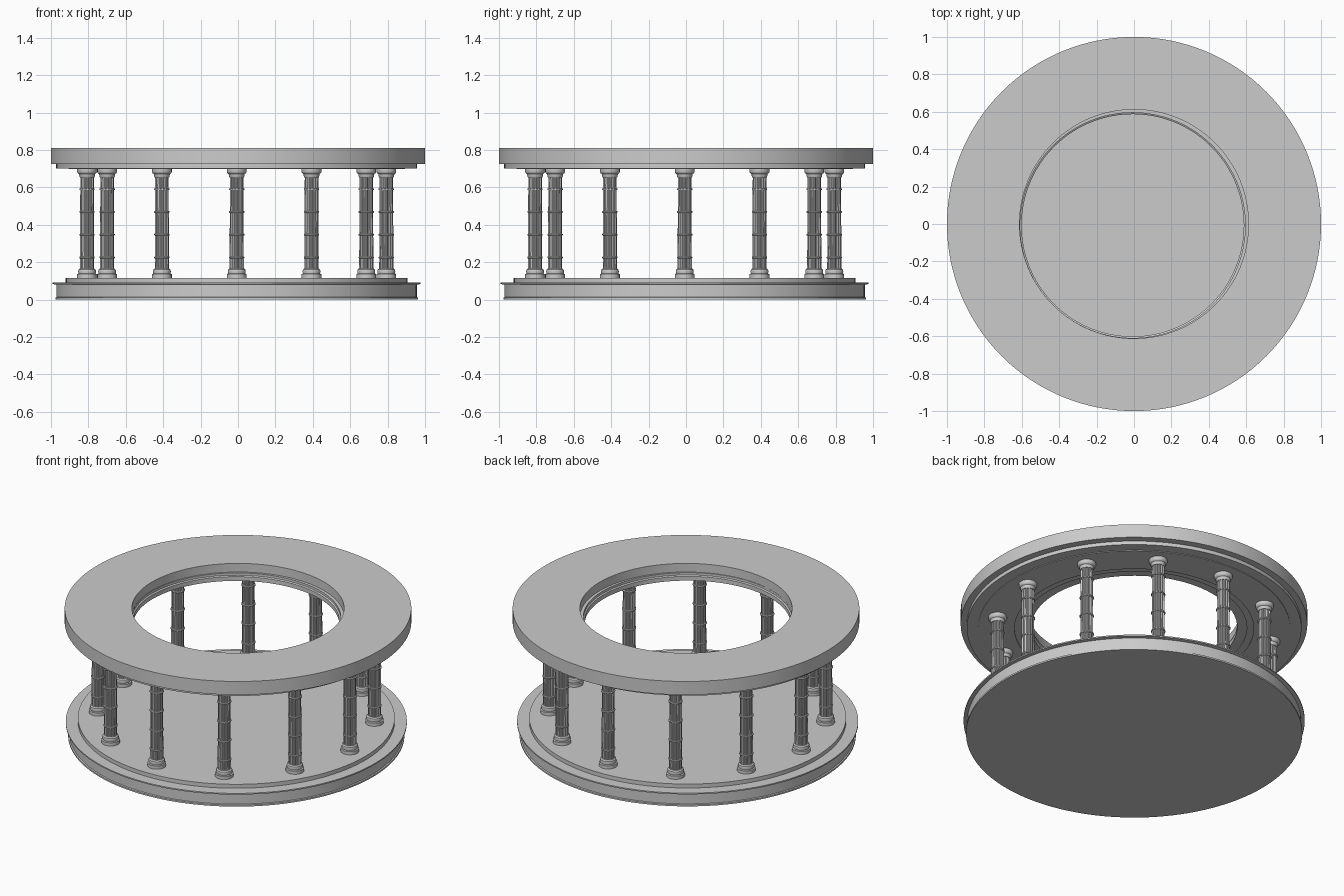
import bpy
import bmesh
from math import sin, cos, pi, radians

cube = bpy.data.objects.get("Cube")
if cube:
    bpy.data.objects.remove(cube, do_unlink=True)

OFFSET = -0.007          # columns and floor sit slightly off the roof centre
COLUMNS = 12
COLUMN_CIRCLE = 0.8
FLUTES = 12

stone = bpy.data.materials.new("grey stone")
stone.use_nodes = True
colour = (0.6, 0.6, 0.6, 1)
stone.diffuse_color = colour
stone.node_tree.nodes["Principled BSDF"].inputs["Base Color"].default_value = colour


def add_object(name, mesh, location=(0, 0, 0), turn=0):
    obj = bpy.data.objects.new(name, mesh)
    obj.location = location
    obj.rotation_euler.z = turn
    bpy.context.collection.objects.link(obj)
    return obj


def lathe(name, profile, segments, ring=False, depth=None):
    """Spin (radius, z) points; ring joins last to first, otherwise ends are capped.
    depth(i) pulls single segments inwards, for flutes."""
    bm = bmesh.new()
    loops = []
    for r, z in profile:
        loop = []
        for i in range(segments):
            a = 2 * pi * i / segments
            rr = r - (depth(i) if depth else 0)
            loop.append(bm.verts.new((rr * cos(a), rr * sin(a), z)))
        loops.append(loop)
    pairs = list(zip(loops, loops[1:]))
    if ring:
        pairs.append((loops[-1], loops[0]))
    for low, high in pairs:
        for i in range(segments):
            j = (i + 1) % segments
            bm.faces.new((low[i], low[j], high[j], high[i]))
    if not ring:
        bm.faces.new(loops[0][::-1])
        bm.faces.new(loops[-1])
    bmesh.ops.recalc_face_normals(bm, faces=bm.faces)
    mesh = bpy.data.meshes.new(name)
    bm.to_mesh(mesh)
    bm.free()
    mesh.materials.append(stone)
    mesh.shade_smooth()
    mesh.set_sharp_from_angle(angle=radians(30))
    return mesh


# Round floor with a foot, a projecting lip and one step
floor = [(0.97, 0), (0.97, 0.01), (0.963, 0.013), (0.963, 0.08), (0.984, 0.083),
         (0.984, 0.091), (0.914, 0.091), (0.914, 0.116)]
add_object("floor", lathe("floor", floor, 128), (OFFSET, OFFSET, 0))

# Roof ring, open in the middle
roof = [(1, 0.725), (1, 0.81), (0.612, 0.81), (0.612, 0.725)]
add_object("roof_ring", lathe("roof_ring", roof, 128, ring=True))

# Stepped beam under the roof, with mouldings round the opening
beam = [(0.965, 0.73), (0.965, 0.702), (0.9, 0.702), (0.9, 0.698), (0.69, 0.698),
        (0.69, 0.703), (0.65, 0.703), (0.65, 0.708), (0.594, 0.708), (0.594, 0.735),
        (0.602, 0.74), (0.602, 0.755), (0.63, 0.755), (0.63, 0.73)]
add_object("ceiling_beam", lathe("ceiling_beam", beam, 128, ring=True), (OFFSET, OFFSET, 0))

# Column parts, shared by all columns
shaft = lathe("shaft", [(0.038, 0.15), (0.036, 0.67)], FLUTES * 4,
              depth=lambda i: 0.005 if i % 4 > 1 else 0)
foot = lathe("column_foot", [(0.053, 0.115), (0.053, 0.136), (0.046, 0.139), (0.048, 0.15),
                             (0.046, 0.16), (0.039, 0.166)], 32)
capital = lathe("capital", [(0.038, 0.652), (0.041, 0.658), (0.043, 0.671), (0.05, 0.676),
                            (0.053, 0.682), (0.053, 0.699)], 32)
band = lathe("shaft_band", [(0.038, -0.005), (0.041, -0.003), (0.041, 0.003),
                            (0.038, 0.005)], 32)

for n in range(COLUMNS):
    turn = 2 * pi * n / COLUMNS
    x = COLUMN_CIRCLE * cos(turn) + OFFSET
    y = COLUMN_CIRCLE * sin(turn) + OFFSET
    for part, mesh in (("shaft", shaft), ("foot", foot), ("capital", capital)):
        add_object(f"column_{n + 1}_{part}", mesh, (x, y, 0), turn)
    for k, z in enumerate((0.225, 0.347, 0.469, 0.59)):
        add_object(f"column_{n + 1}_band_{k + 1}", band, (x, y, z), turn)
